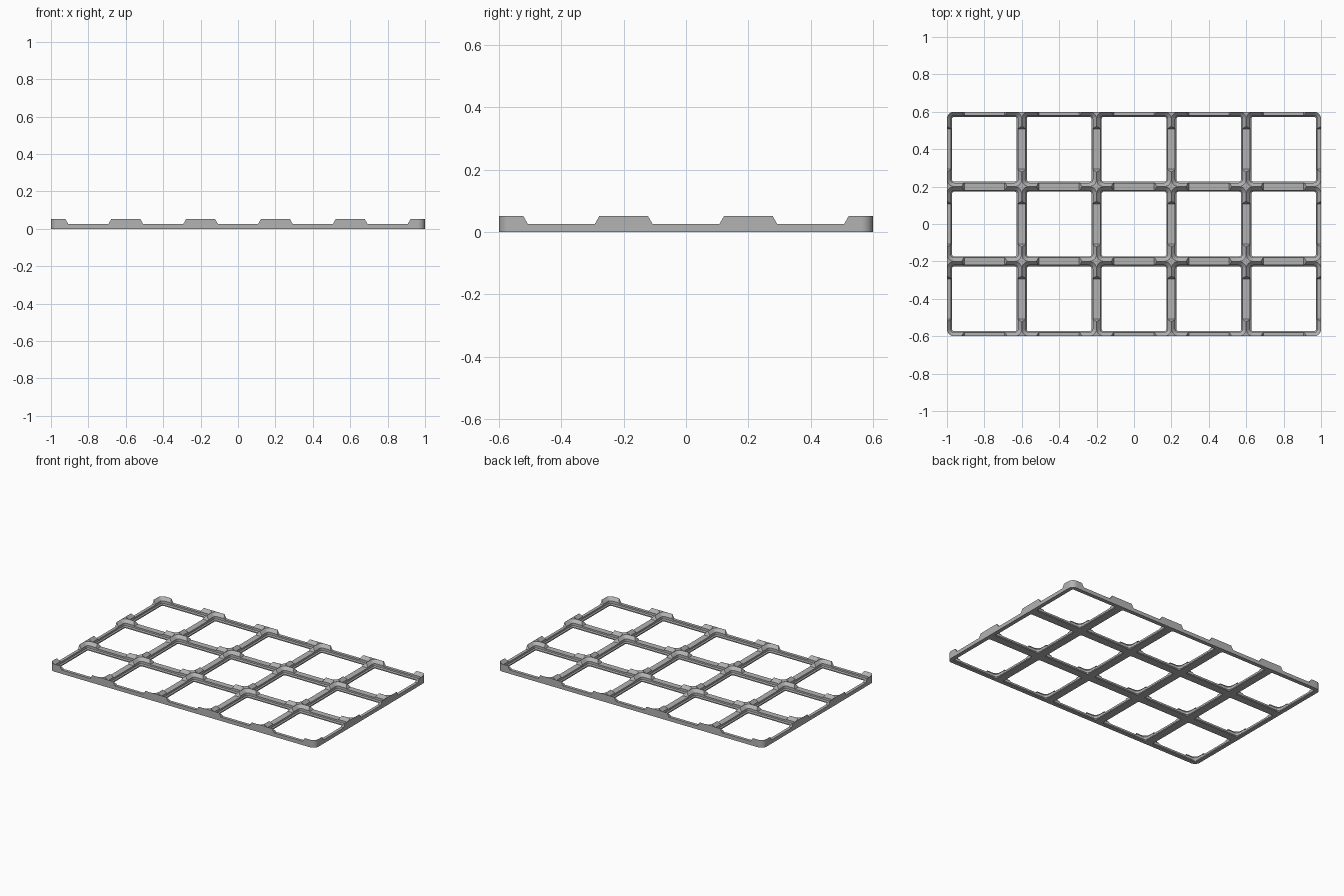
import bpy, bmesh, math

if "Cube" in bpy.data.objects:
    bpy.data.objects.remove(bpy.data.objects["Cube"])

CELL, COLS, ROWS = 0.4, 5, 3
TOP, LOW = 0.0516, 0.0255       # height of corner posts and of the lowered rails
RADIUS, STEPS = 0.038, 8


def rounded_rect(cx, cy, hx, hy, r, z):
    """Points of a rounded rectangle, counter-clockwise."""
    pts = []
    for q, (sx, sy) in enumerate([(1, 1), (-1, 1), (-1, -1), (1, -1)]):
        for i in range(STEPS + 1):
            a = math.pi / 2 * (q + i / STEPS)
            pts.append((cx + sx * (hx - r) + r * math.cos(a),
                        cy + sy * (hy - r) + r * math.sin(a), z))
    return pts


def loft(bm, loops):
    """Closed solid through a stack of matching loops."""
    rings = [[bm.verts.new(p) for p in loop] for loop in loops]
    n = len(rings[0])
    for a, b in zip(rings, rings[1:]):
        for i in range(n):
            j = (i + 1) % n
            bm.faces.new((a[i], a[j], b[j], b[i]))
    bm.faces.new(rings[0][::-1])
    bm.faces.new(rings[-1])


def make_object(name, bm):
    bmesh.ops.recalc_face_normals(bm, faces=bm.faces)
    mesh = bpy.data.meshes.new(name)
    bm.to_mesh(mesh)
    bm.free()
    obj = bpy.data.objects.new(name, mesh)
    bpy.context.collection.objects.link(obj)
    return obj


def centres(count):
    return [(i - (count - 1) / 2) * CELL for i in range(count)]


# Solid plate with rounded outer corners
bm = bmesh.new()
hx, hy = COLS * CELL / 2, ROWS * CELL / 2
loft(bm, [rounded_rect(0, 0, hx, hy, RADIUS, z) for z in (0, TOP)])
plate = make_object("grid_plate", bm)
grey = bpy.data.materials.new("grey")
grey.diffuse_color = (0.45, 0.45, 0.45, 1)
grey.use_nodes = True
grey.node_tree.nodes["Principled BSDF"].inputs["Base Color"].default_value = grey.diffuse_color
plate.data.materials.append(grey)

# Stepped pocket through every cell: (height, inset from the cell edge)
PROFILE = [(-0.02, 0.0271), (0.0071, 0.0271), (0.0138, 0.0205),
           (0.0309, 0.0205), (TOP - 0.0002, 0.0005), (0.08, 0.0005)]
bm = bmesh.new()
for cx in centres(COLS):
    for cy in centres(ROWS):
        loft(bm, [rounded_rect(cx, cy, CELL / 2 - d, CELL / 2 - d, RADIUS - d, z)
                  for z, d in PROFILE])
pockets = make_object("pocket_cutter", bm)


# Trapezoid channels that lower the rails between the posts
def channels(name, positions, length, along_y):
    bm = bmesh.new()
    slope = 0.015 / (TOP - LOW)
    top_z = 0.09
    wide = 0.107 + slope * (top_z - LOW)
    section = [(-0.107, LOW), (0.107, LOW), (wide, top_z), (-wide, top_z)]
    for c in positions:
        loft(bm, [[(c + u, e, z) if along_y else (e, c + u, z) for u, z in section]
                  for e in (-length, length)])
    return make_object(name, bm)


cutters = [pockets,
           channels("column_cutter", centres(COLS), hy + 0.1, True),
           channels("row_cutter", centres(ROWS), hx + 0.1, False)]

# Cut the plate and drop the cutters
bpy.context.view_layer.objects.active = plate
plate.select_set(True)
for cutter in cutters:
    mod = plate.modifiers.new(cutter.name, 'BOOLEAN')
    mod.operation, mod.solver, mod.object = 'DIFFERENCE', 'EXACT', cutter
    bpy.ops.object.modifier_apply(modifier=mod.name)
    bpy.data.objects.remove(cutter)

bpy.ops.object.shade_smooth_by_angle(angle=math.radians(30))
